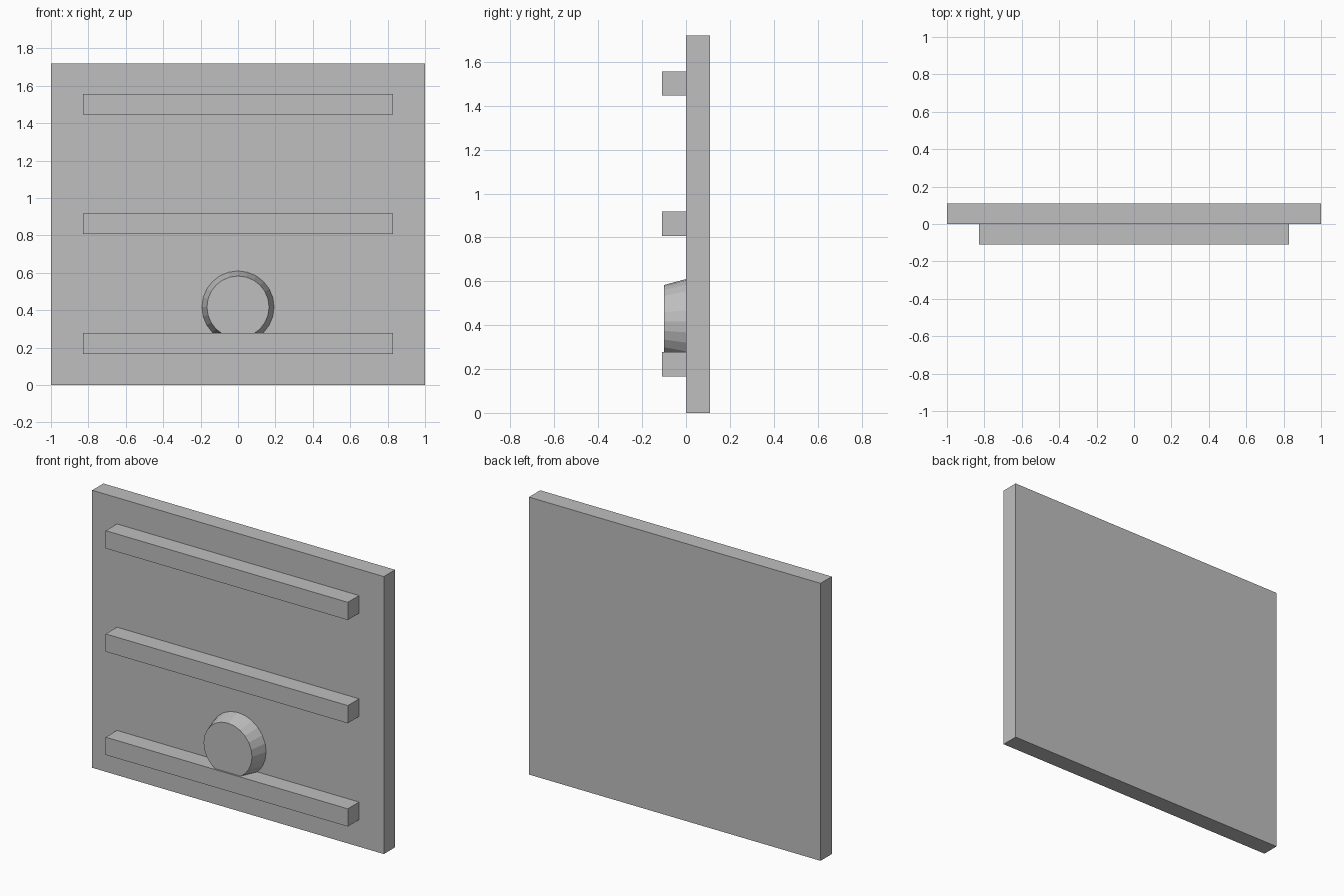
import bpy
import math

cube = bpy.data.objects.get("Cube")
if cube:
    bpy.data.objects.remove(cube, do_unlink=True)

GREY = (0.52, 0.52, 0.52, 1)
mat = bpy.data.materials.new("plain grey")
mat.use_nodes = True
mat.diffuse_color = GREY
mat.node_tree.nodes["Principled BSDF"].inputs["Base Color"].default_value = GREY


def finish(name):
    obj = bpy.context.object
    obj.name = name
    obj.data.materials.append(mat)
    bpy.ops.object.transform_apply(location=False, rotation=True, scale=True)


def box(name, size, centre):
    bpy.ops.mesh.primitive_cube_add(size=1, location=centre)
    bpy.context.object.scale = size
    finish(name)


# Flat backing board
WIDTH, HEIGHT, THICK = 2.0, 1.72, 0.11
box("panel", (WIDTH, THICK, HEIGHT), (0, THICK / 2, HEIGHT / 2))

# Three evenly spaced rails, centred on the height of the front face
for label, step in (("lower", -1), ("middle", 0), ("upper", 1)):
    box(label + "_rail", (1.66, THICK, THICK),
        (0, -THICK / 2, 0.862 + step * 0.64))

# Tapered round knob pointing forward
DEPTH = 0.1
bpy.ops.mesh.primitive_cone_add(vertices=24, radius1=0.193, radius2=0.166,
                                depth=DEPTH, location=(0, -DEPTH / 2, 0.417),
                                rotation=(math.pi / 2, 0, 0))
finish("knob")
